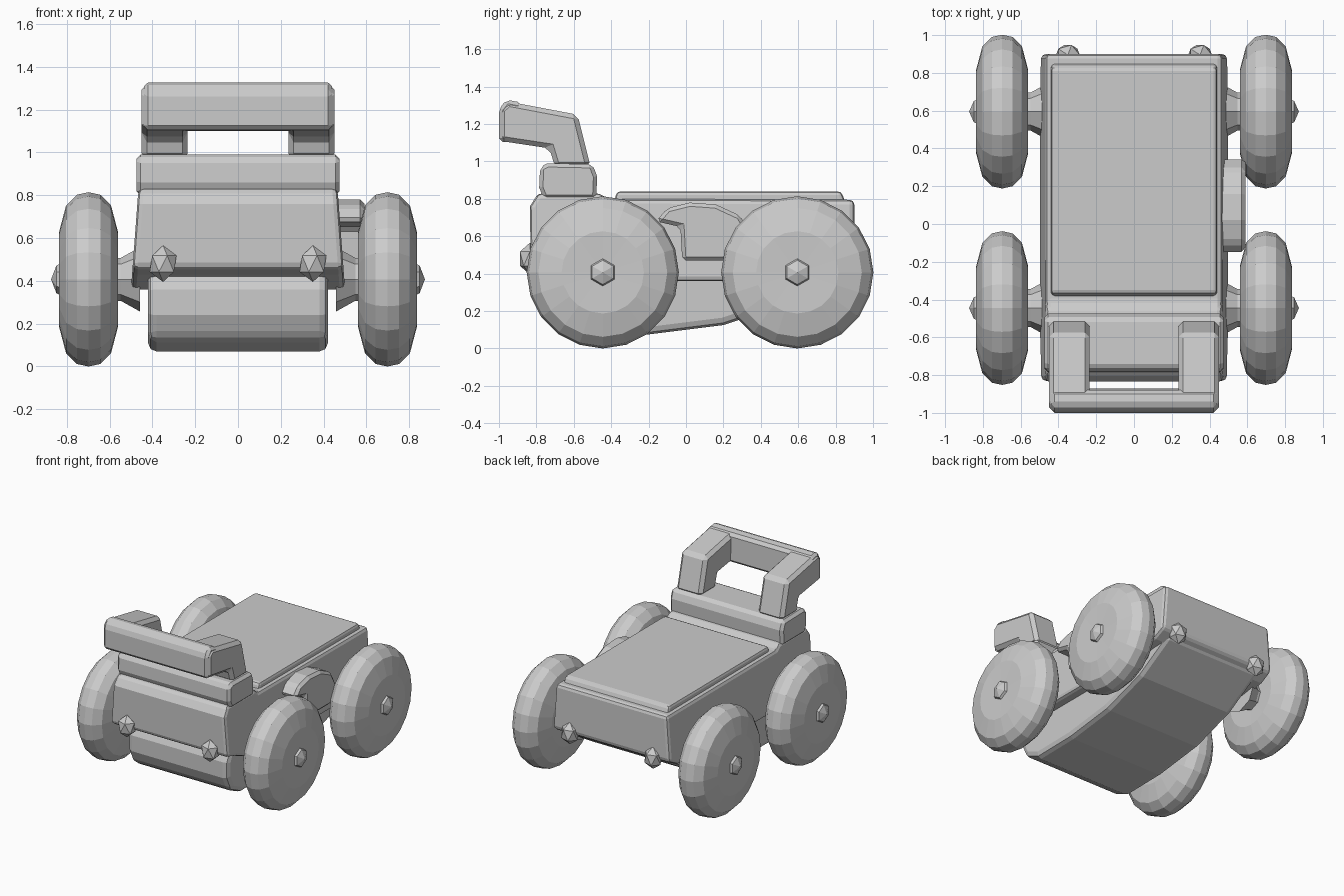
import bpy, bmesh, math
from mathutils import Matrix, Vector

if "Cube" in bpy.data.objects:
    bpy.data.objects.remove(bpy.data.objects["Cube"])


def finish(name, bm, bevel=0.0, segments=1):
    bmesh.ops.recalc_face_normals(bm, faces=bm.faces)
    me = bpy.data.meshes.new(name)
    bm.to_mesh(me)
    bm.free()
    ob = bpy.data.objects.new(name, me)
    bpy.context.collection.objects.link(ob)
    if bevel:
        mod = ob.modifiers.new("Bevel", 'BEVEL')
        mod.width = bevel
        mod.segments = segments
        mod.limit_method = 'ANGLE'
        mod.angle_limit = math.radians(35)
    return ob


def prism(name, profile, x0, x1, bevel=0.0, segments=1):
    """Side profile of (y, z) points extruded across x."""
    bm = bmesh.new()
    face = bm.faces.new([bm.verts.new((x0, y, z)) for y, z in profile])
    new = bmesh.ops.extrude_face_region(bm, geom=[face])["geom"]
    verts = [v for v in new if isinstance(v, bmesh.types.BMVert)]
    bmesh.ops.translate(bm, verts=verts, vec=(x1 - x0, 0, 0))
    return finish(name, bm, bevel, segments)


def lathe_x(name, profile, centre, sides):
    """(x offset, radius) points spun around an axle along x."""
    bm = bmesh.new()
    c = Vector(centre)
    vs = [bm.verts.new(c + Vector((x, 0, r))) for x, r in profile]
    edges = [bm.edges.new(p) for p in zip(vs, vs[1:])]
    bmesh.ops.spin(bm, geom=vs + edges, cent=c, axis=(1, 0, 0),
                   angle=math.tau, steps=sides, use_duplicate=False)
    bmesh.ops.remove_doubles(bm, verts=bm.verts, dist=0.0005)
    return finish(name, bm)


# Main body, narrowing slightly towards the top
body = prism("body", [(-0.83, 0.46), (-0.835, 0.76), (-0.79, 0.83), (-0.46, 0.83),
                      (-0.42, 0.80), (0.90, 0.795), (0.90, 0.45), (0.80, 0.40),
                      (0.55, 0.36), (-0.55, 0.36), (-0.72, 0.43)],
             -0.5, 0.5, 0.03, 2)
for v in body.data.vertices:
    v.co.x *= 1.0 - 0.07 * max(0, (v.co.z - 0.36) / 0.47)

# Rounded belly sweeping up to the rear
prism("belly", [(-0.69, 0.44), (-0.73, 0.36), (-0.73, 0.24), (-0.68, 0.13),
                (-0.55, 0.07), (-0.2, 0.075), (0.2, 0.125), (0.55, 0.24),
                (0.87, 0.43), (0.7, 0.5), (-0.6, 0.5)], -0.42, 0.42, 0.04, 2)

# Raised lid panel on top
prism("lid_panel", [(-0.39, 0.76), (-0.37, 0.84), (0.83, 0.84), (0.86, 0.76)],
      -0.44, 0.44, 0.02, 2)

# Console block under the handle
prism("console", [(-0.76, 0.80), (-0.785, 0.86), (-0.78, 0.97), (-0.74, 0.99),
                  (-0.50, 0.985), (-0.475, 0.92), (-0.48, 0.80)],
      -0.475, 0.475, 0.02)

# Push handle: two bent arms and a crossbar
arm = [(-0.995, 1.11), (-0.995, 1.28), (-0.95, 1.32), (-0.58, 1.25),
       (-0.51, 0.97), (-0.70, 0.97), (-0.73, 1.07)]
bar = [(-1.0, 1.105), (-1.0, 1.28), (-0.96, 1.33), (-0.88, 1.315),
       (-0.87, 1.10)]
for side, tag in ((-1, "left"), (1, "right")):
    prism("handle_arm_" + tag, arm, side * 0.235, side * 0.45, 0.025)
prism("handle_bar", bar, -0.44, 0.44, 0.02)

# Domed box on the right flank
prism("side_box", [(-0.16, 0.68), (-0.03, 0.65), (-0.02, 0.47), (0.28, 0.47),
                   (0.35, 0.60), (0.29, 0.71), (0.16, 0.77), (0.02, 0.78),
                   (-0.10, 0.75)], 0.44, 0.59, 0.02)

# Wheels with axles and pointed hub caps
tyre = [(-0.132, 0), (-0.138, 0.22), (-0.105, 0.345), (-0.055, 0.395), (0, 0.407),
        (0.055, 0.395), (0.105, 0.345), (0.138, 0.22), (0.132, 0)]
for y, end in ((-0.445, "front"), (0.595, "rear")):
    for s, tag in ((-1, "left"), (1, "right")):
        label = end + "_" + tag
        c = (s * 0.698, y, 0.407)
        lathe_x("wheel_" + label, tyre, c, 20)
        lathe_x("hub_" + label, [(s * 0.11, 0.0), (s * 0.11, 0.085),
                                 (s * 0.15, 0.065), (s * 0.175, 0.0)], c, 6)
        lathe_x("axle_" + label, [(-s * 0.24, 0), (-s * 0.24, 0.15),
                                  (-s * 0.15, 0.10), (-s * 0.11, 0.10),
                                  (-s * 0.11, 0)], c, 8)

# Small faceted lamps at both ends
for y, z, end in ((-0.835, 0.48, "front"), (0.895, 0.45, "rear")):
    for s, tag in ((-1, "left"), (1, "right")):
        bm = bmesh.new()
        bmesh.ops.create_icosphere(
            bm, subdivisions=1, radius=1,
            matrix=Matrix.Translation((s * 0.35, y, z)) @ Matrix.Diagonal((0.07, 0.062, 0.085, 1)))
        finish("lamp_" + end + "_" + tag, bm)
